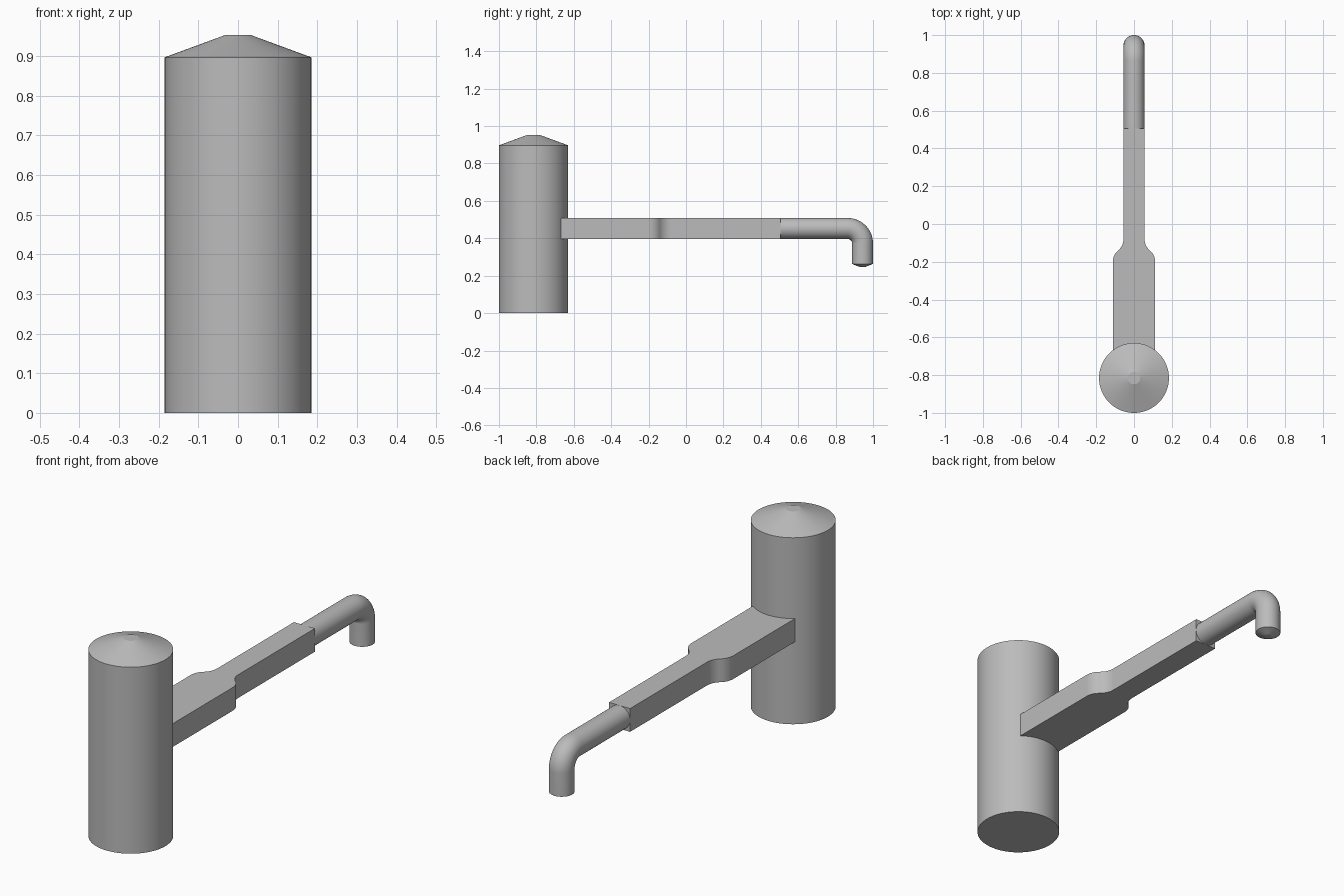
import bpy, bmesh, math
from mathutils import Vector, Matrix

if "Cube" in bpy.data.objects:
    bpy.data.objects.remove(bpy.data.objects["Cube"])

gray = bpy.data.materials.new("plain gray")
gray.use_nodes = True
color = (0.5, 0.5, 0.5, 1)
gray.diffuse_color = color
gray.node_tree.nodes["Principled BSDF"].inputs["Base Color"].default_value = color

SEGMENTS = 64
ARM_Z, ARM_R = 0.4525, 0.056


def finish(name, bm):
    bmesh.ops.recalc_face_normals(bm, faces=bm.faces)
    mesh = bpy.data.meshes.new(name)
    bm.to_mesh(mesh)
    bm.free()
    mesh.materials.append(gray)
    obj = bpy.data.objects.new(name, mesh)
    bpy.context.collection.objects.link(obj)
    bpy.ops.object.select_all(action='DESELECT')
    obj.select_set(True)
    bpy.context.view_layer.objects.active = obj
    bpy.ops.object.shade_smooth_by_angle(angle=math.radians(15))


def tube(name, stations):
    """Loft circles of (centre, tilt about x, radius) into a capped solid."""
    bm = bmesh.new()
    rings = []
    for centre, tilt, radius in stations:
        matrix = Matrix.Translation(centre) @ Matrix.Rotation(tilt, 4, 'X')
        rings.append(bmesh.ops.create_circle(
            bm, segments=SEGMENTS, radius=radius, matrix=matrix)["verts"])
    for a, b in zip(rings, rings[1:]):
        for i in range(SEGMENTS):
            j = (i + 1) % SEGMENTS
            bm.faces.new((a[i], a[j], b[j], b[i]))
    bm.faces.new(rings[0])
    bm.faces.new(rings[-1])
    finish(name, bm)


# Upright tank with a shallow conical top
tube("tank", [(Vector((0, -0.815, z)), 0, r)
              for z, r in ((0, 0.185), (0.897, 0.185), (0.953, 0.033))])

# Flat arm that narrows through a pair of tangent arcs
WIDE, SWEEP, ARC = 0.112, math.radians(50), 0.078
STEPS = 10
angles = [SWEEP * i / STEPS for i in range(STEPS + 1)]
side = [(WIDE, -0.7)]
side += [(WIDE - ARC * (1 - math.cos(a)), -0.2 + ARC * math.sin(a)) for a in angles]
side += [(ARM_R + ARC * (1 - math.cos(a)), -0.08 - ARC * math.sin(a))
         for a in reversed(angles[:-1])]
side.append((ARM_R, 0.505))
outline = side + [(-x, y) for x, y in reversed(side)]
bm = bmesh.new()
base = bm.faces.new([bm.verts.new((x, y, ARM_Z - ARM_R)) for x, y in outline])
top = bmesh.ops.extrude_face_region(bm, geom=[base])["geom"]
bmesh.ops.translate(bm, vec=(0, 0, 2 * ARM_R),
                    verts=[v for v in top if isinstance(v, bmesh.types.BMVert)])
finish("arm", bm)

# Round spout pipe bending down to a chamfered tip
BEND, END_Y = 0.08, 1 - ARM_R
stations = [(Vector((0, 0.48, ARM_Z)), math.pi / 2, ARM_R)]
for i in range(17):
    a = math.pi / 2 * i / 16
    centre = Vector((0, END_Y - BEND + BEND * math.sin(a),
                     ARM_Z - BEND + BEND * math.cos(a)))
    stations.append((centre, math.pi / 2 - a, ARM_R))
for z, r in ((0.263, ARM_R), (0.247, 0.015)):
    stations.append((Vector((0, END_Y, z)), 0, r))
tube("spout_pipe", stations)
